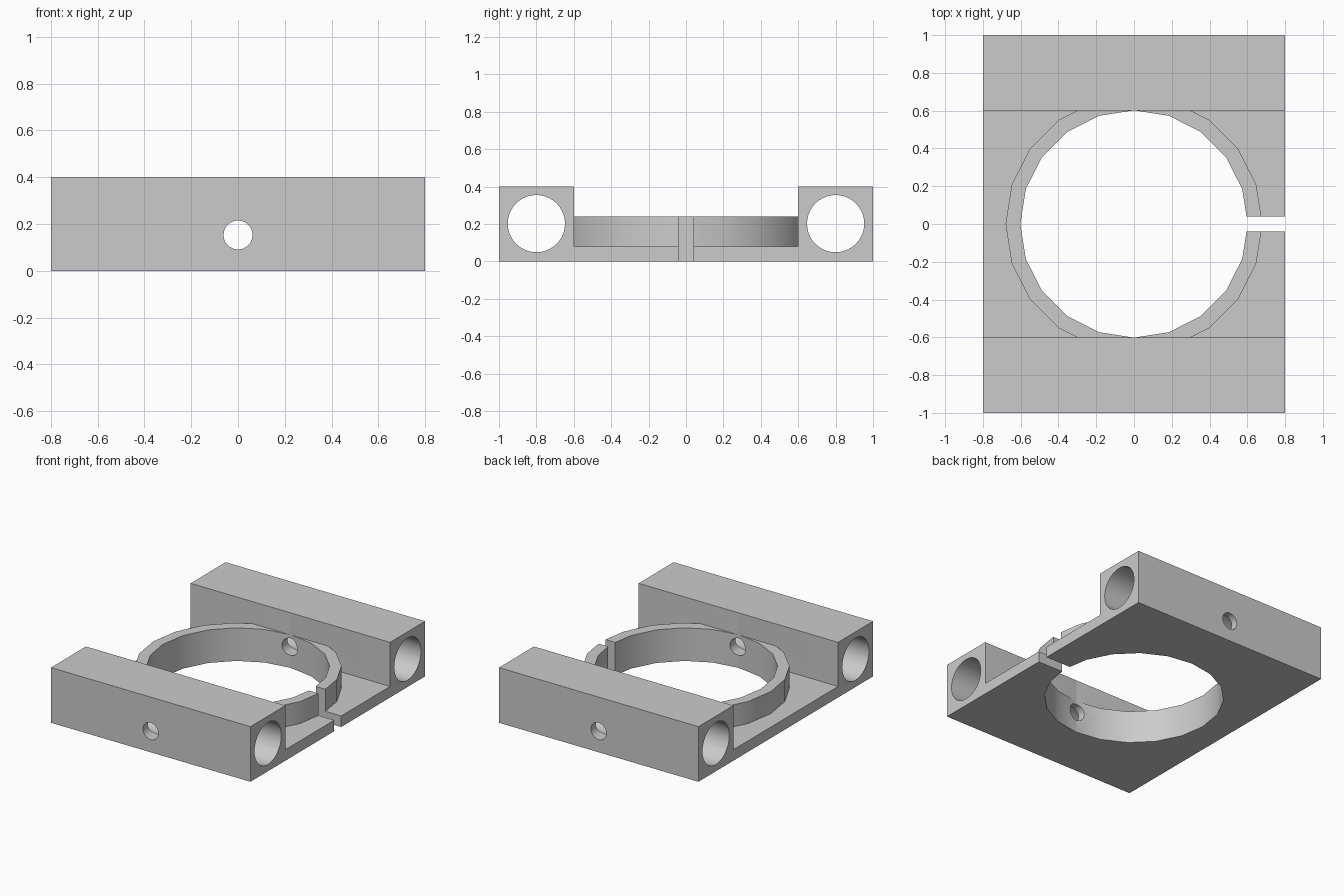
import bpy
import bmesh
import math

if "Cube" in bpy.data.objects:
    bpy.data.objects.remove(bpy.data.objects["Cube"], do_unlink=True)

grey = bpy.data.materials.new("light grey")
grey.use_nodes = True
colour = (0.6, 0.6, 0.6, 1)
grey.diffuse_color = colour
grey.node_tree.nodes["Principled BSDF"].inputs["Base Color"].default_value = colour


def cylinder(name, radius, depth, location, sides, rotation=(0, 0, 0)):
    bpy.ops.mesh.primitive_cylinder_add(vertices=sides, radius=radius, depth=depth,
                                        location=location, rotation=rotation)
    obj = bpy.context.object
    obj.name = name
    return obj


def combine(target, tool, operation):
    """Apply a boolean to the target, then discard the tool."""
    bpy.context.view_layer.objects.active = target
    mod = target.modifiers.new(tool.name, 'BOOLEAN')
    mod.operation = operation
    mod.solver = 'EXACT'
    mod.object = tool
    bpy.ops.object.modifier_apply(modifier=mod.name)
    bpy.data.objects.remove(tool, do_unlink=True)


# Body: U-shaped profile (plate with two raised rails) extruded along x
half = [(0.6, 0.08), (0.6, 0.4), (1, 0.4), (1, 0)]
profile = half + [(-y, z) for y, z in reversed(half)]
bm = bmesh.new()
face = bm.faces.new([bm.verts.new((-0.8, y, z)) for y, z in profile])
extruded = bmesh.ops.extrude_face_region(bm, geom=[face])["geom"]
bmesh.ops.translate(bm, vec=(1.6, 0, 0),
                    verts=[v for v in extruded if isinstance(v, bmesh.types.BMVert)])
bmesh.ops.recalc_face_normals(bm, faces=bm.faces)
mesh = bpy.data.meshes.new("clamp_body")
bm.to_mesh(mesh)
bm.free()
body = bpy.data.objects.new("clamp_body", mesh)
bpy.context.collection.objects.link(body)
mesh.materials.append(grey)

# Collar around the central opening
collar = cylinder("collar", 0.68, 0.2, (0, 0, 0.14), 20)
collar.data.materials.append(grey)
combine(body, collar, 'UNION')

# Central opening
combine(body, cylinder("opening", 0.602, 1, (0, 0, 0.2), 20), 'DIFFERENCE')

# Rod bores along each rail
for y in (-0.8, 0.8):
    bore = cylinder("rod_bore", 0.153, 2, (0, y, 0.202), 40, (0, math.pi / 2, 0))
    combine(body, bore, 'DIFFERENCE')

# Cross hole from front to back
cross = cylinder("cross_hole", 0.062, 3, (0, 0, 0.153), 24, (math.pi / 2, 0, 0))
combine(body, cross, 'DIFFERENCE')

# Clamping slot through collar and plate
bpy.ops.mesh.primitive_cube_add(size=1, location=(0.75, 0, 0.2))
slot = bpy.context.object
slot.name = "slot"
slot.scale = (0.5, 0.08, 1)
bpy.context.view_layer.update()
combine(body, slot, 'DIFFERENCE')

# Single material and smooth curved walls
body.data.materials.clear()
body.data.materials.append(grey)
for poly in body.data.polygons:
    poly.material_index = 0
bpy.ops.object.select_all(action='DESELECT')
body.select_set(True)
bpy.context.view_layer.objects.active = body
bpy.ops.object.shade_smooth_by_angle(angle=math.radians(30))
